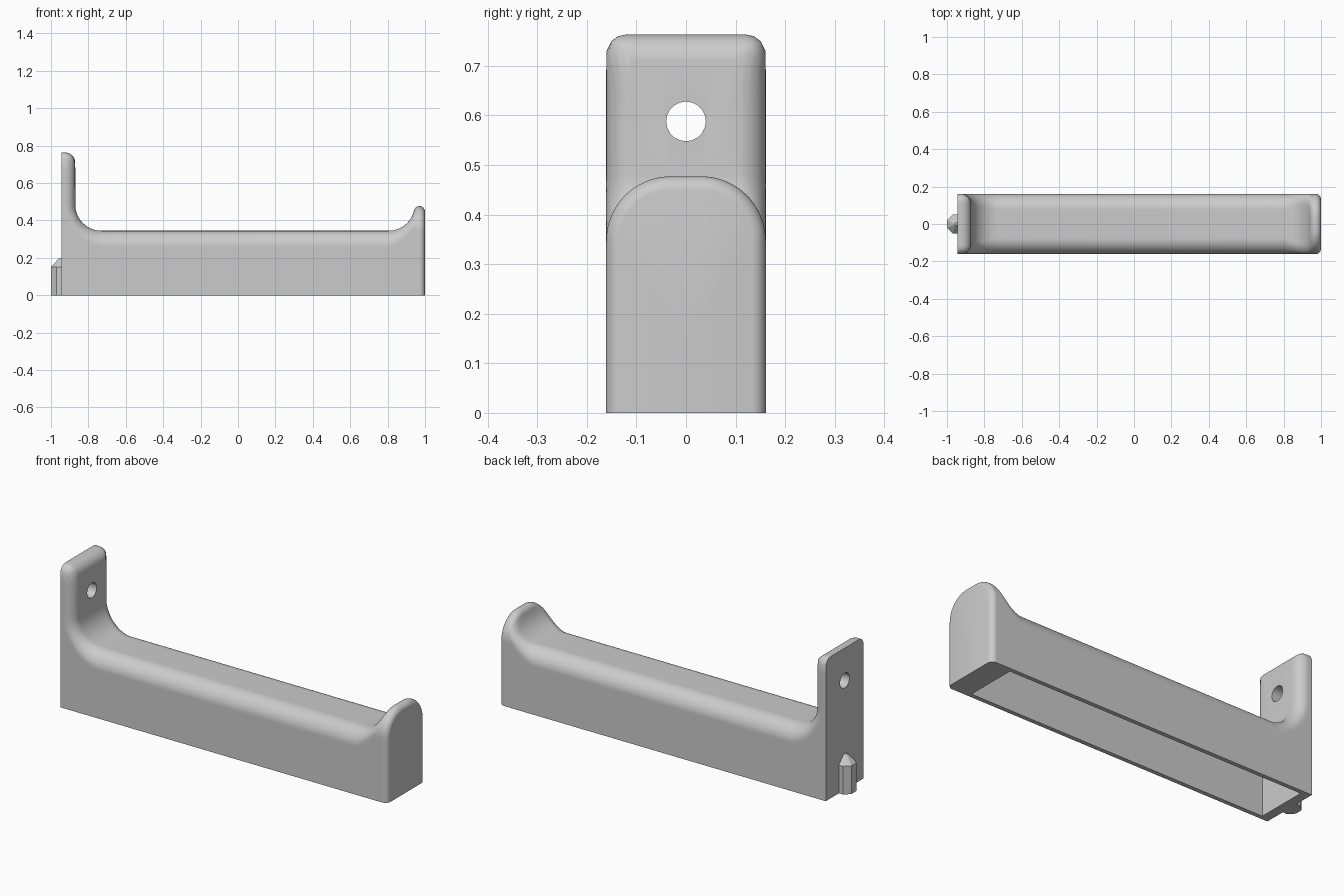
import bpy, bmesh, math
from math import sin, cos, pi, hypot, sqrt

cube = bpy.data.objects.get("Cube")
if cube:
    bpy.data.objects.remove(cube)

HALF_W, FLOOR = 0.161, 0.345              # half depth and tray height
BACK, WALL_L, WALL_R, TIP = -0.945, -0.87, 0.945, 1.0
COVE = 0.14                               # concave fillet at both ends
RAY_Z = 0.15                              # origin height of section rays

grey = bpy.data.materials.new("light_grey")
grey.use_nodes = True
grey.diffuse_color = (0.6, 0.6, 0.6, 1)
grey.node_tree.nodes["Principled BSDF"].inputs["Base Color"].default_value = (0.6, 0.6, 0.6, 1)


def round_max(a, b, r):
    """Intersection of two distances with a rounded edge."""
    a, b = a + r, b + r
    return hypot(max(a, 0), max(b, 0)) + min(max(a, b), 0) - r


def cove_min(a, b, r):
    """Union of two distances with a concave fillet."""
    return max(r, min(a, b)) - hypot(max(r - a, 0), max(r - b, 0))


def bar(x, y, z):
    """Distance to the bar: tray floor flowing into two end plates."""
    side = abs(y) - HALF_W
    if x < 0:
        wall, height, corner, plate_edge = x - WALL_L, 0.763, 0.04, 0.055
    else:
        wall, height, corner, plate_edge = WALL_R - x, 0.477, 0.13, 0.025
    t = min(max(wall / COVE, 0), 1)
    edge = plate_edge + (0.085 - plate_edge) * t
    outline = round_max(side, z - height, corner)
    body = round_max(cove_min(z - FLOOR, wall, COVE), outline, edge)
    return round_max(body, x - TIP, 0.03) if x > 0 else body


def section(x, rays=128):
    """Cross-section ring at x, found along rays from inside the bar."""
    ring = []
    for i in range(rays + 1):
        a = pi * i / rays
        lo, hi = 0.0, 1.0
        for _ in range(24):
            mid = (lo + hi) / 2
            if bar(x, mid * cos(a), RAY_Z + mid * sin(a)) < 0:
                lo = mid
            else:
                hi = mid
        ring.append((x, lo * cos(a), RAY_Z + lo * sin(a)))
    return [(x, ring[0][1], 0)] + ring + [(x, ring[-1][1], 0)]


def finish(name, bm):
    bmesh.ops.recalc_face_normals(bm, faces=bm.faces)
    mesh = bpy.data.meshes.new(name)
    bm.to_mesh(mesh)
    bm.free()
    mesh.materials.append(grey)
    obj = bpy.data.objects.new(name, mesh)
    bpy.context.collection.objects.link(obj)
    return obj


def activate(obj):
    bpy.ops.object.select_all(action='DESELECT')
    obj.select_set(True)
    bpy.context.view_layer.objects.active = obj


def cut(obj, cutter):
    cutter.hide_render = True
    mod = obj.modifiers.new("cut", 'BOOLEAN')
    mod.operation, mod.solver, mod.object = 'DIFFERENCE', 'EXACT', cutter
    activate(obj)
    bpy.ops.object.modifier_apply(modifier=mod.name)
    bpy.data.objects.remove(cutter)


# Stations along the length, dense where the surface curves
arc = [pi / 2 * i / 12 for i in range(13)]
stations = [BACK]
stations += [WALL_L - 0.055 + 0.055 * sin(a) - 0.0002 for a in arc]
stations += [WALL_L + 0.0002 + COVE * (1 - cos(a)) for a in arc]
stations += [WALL_R - 0.0002 - COVE * (1 - cos(a)) for a in reversed(arc)]
stations += [WALL_R + 0.0002 + 0.025 * (1 - cos(a)) for a in arc]
stations += [TIP - 0.03 + 0.03 * sin(a) for a in arc[1:]]

# Main bar
bm = bmesh.new()
rings = [[bm.verts.new(p) for p in section(x)] for x in stations]
for r0, r1 in zip(rings, rings[1:]):
    for i in range(len(r0)):
        j = (i + 1) % len(r0)
        bm.faces.new((r0[i], r0[j], r1[j], r1[i]))
bm.faces.new(rings[0])
bm.faces.new(rings[-1])
bmesh.ops.remove_doubles(bm, verts=bm.verts, dist=0.00001)
holder = finish("holder_bar", bm)

# Hollow underside
bm = bmesh.new()
bmesh.ops.create_cube(bm, size=1)
x0, x1, top = -0.895, 0.87, 0.29
for v in bm.verts:
    v.co.x = x1 if v.co.x > 0 else x0
    v.co.y *= 0.276
    v.co.z = top if v.co.z > 0 else -0.1
cut(holder, finish("pocket_cutter", bm))

# Screw hole through the tall plate
bpy.ops.mesh.primitive_cylinder_add(vertices=20, radius=0.04, depth=0.3,
                                    location=(-0.9, 0, 0.588), rotation=(0, pi / 2, 0))
cut(holder, bpy.context.object)
activate(holder)
bpy.ops.object.shade_smooth_by_angle(angle=math.radians(38))

# Pointed locating peg on the back: octagonal post with a cone tip
bm = bmesh.new()
levels = [(0.054, 0), (0.054, 0.152), (0.008, 0.197)]
rings = [[bm.verts.new((-0.95 + r * cos(pi / 8 + k * pi / 4),
                        r * sin(pi / 8 + k * pi / 4), z)) for k in range(8)]
         for r, z in levels]
for r0, r1 in zip(rings, rings[1:]):
    for i in range(8):
        j = (i + 1) % 8
        bm.faces.new((r0[i], r0[j], r1[j], r1[i]))
bm.faces.new(rings[0])
bm.faces.new(rings[-1])
finish("locating_peg", bm)
